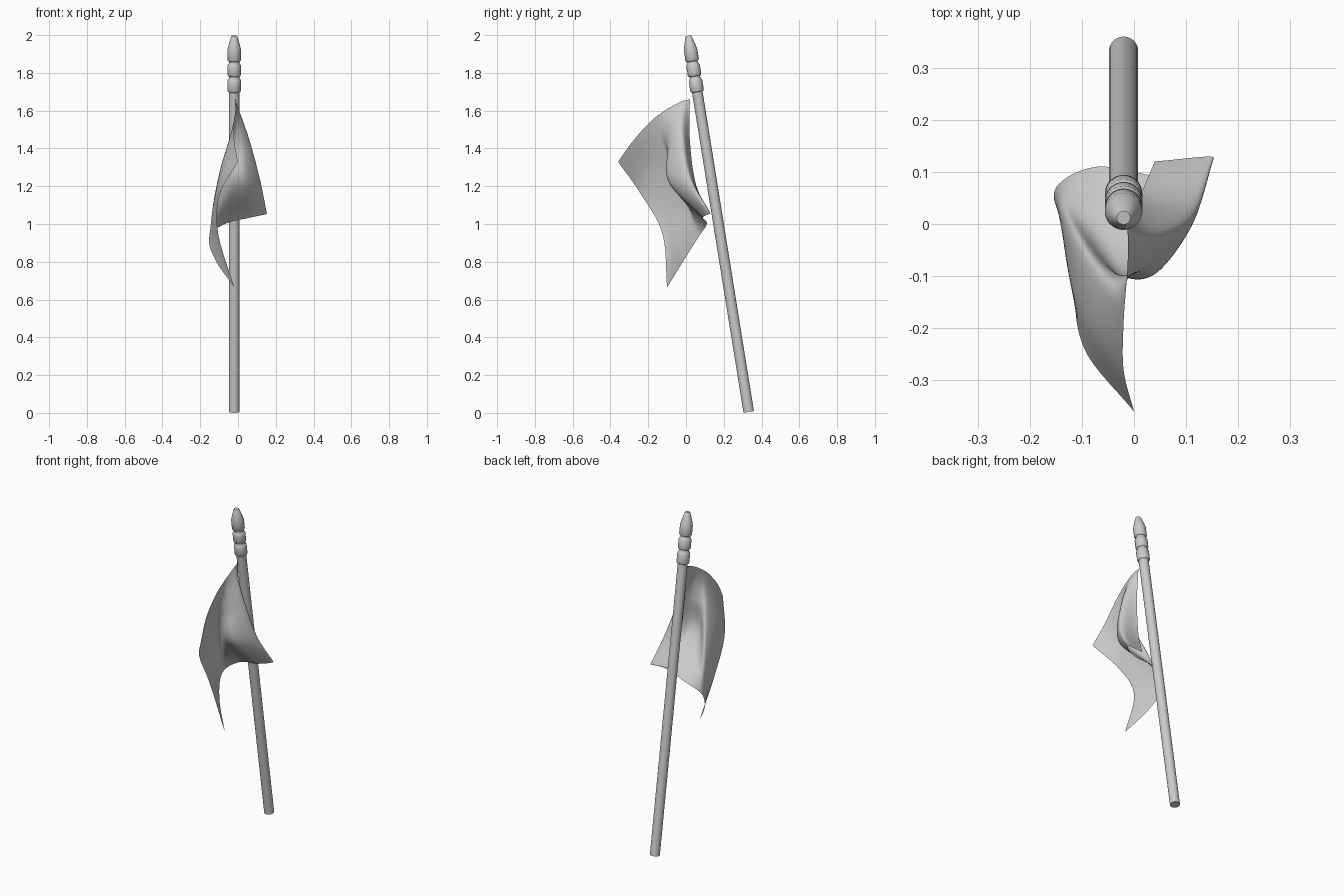
import bpy, bmesh, math
from mathutils import Vector, Matrix

if "Cube" in bpy.data.objects:
    bpy.data.objects.remove(bpy.data.objects["Cube"])


def finish(bm, name, angle):
    me = bpy.data.meshes.new(name)
    bm.to_mesh(me)
    bm.free()
    ob = bpy.data.objects.new(name, me)
    bpy.context.collection.objects.link(ob)
    bpy.ops.object.select_all(action='DESELECT')
    ob.select_set(True)
    bpy.context.view_layer.objects.active = ob
    bpy.ops.object.shade_smooth_by_angle(angle=math.radians(angle))
    return ob


# leaning axis shared by pole and finial
TOP, BOTTOM = Vector((-0.02, 0.012, 1.997)), Vector((-0.02, 0.332, 0.005))
LENGTH = (TOP - BOTTOM).length
AXIS = Matrix.Translation(TOP) @ (BOTTOM - TOP).to_track_quat('Z', 'Y').to_matrix().to_4x4()


def lathe(name, profile, sides=32):
    """Revolve (radius, distance from the tip) around the leaning axis."""
    bm = bmesh.new()
    rings = [[bm.verts.new(AXIS @ Vector((r * math.cos(a), r * math.sin(a), d)))
              for a in (2 * math.pi * i / sides for i in range(sides))]
             for r, d in profile]
    for p, q in zip(rings, rings[1:]):
        for i in range(sides):
            j = (i + 1) % sides
            bm.faces.new((p[i], p[j], q[j], q[i]))
    bm.faces.new(rings[0])
    bm.faces.new(rings[-1])
    bmesh.ops.recalc_face_normals(bm, faces=bm.faces)
    return finish(bm, name, 35)


# pole shaft
lathe("pole", [(0.028, 0.25), (0.028, LENGTH)])

# finial: blunt tip followed by three collars
profile = [(0.013, 0), (0.017, 0.006), (0.030, 0.05), (0.036, 0.066)]
for start, end in ((0.07, 0.135), (0.155, 0.215), (0.235, 0.30)):
    profile += [(0.033, start), (0.036, start + 0.006), (0.036, end - 0.006),
                (0.033, end), (0.028, end + 0.003), (0.028, end + 0.012)]
    if start == 0.07:
        del profile[-7:-5]
lathe("finial", profile)


def spline(pts, t):
    """Catmull-Rom through all points, t in 0..1."""
    n = len(pts) - 1
    i = min(int(t * n), n - 1)
    f = t * n - i
    b, c = pts[i], pts[i + 1]
    a = pts[i - 1] if i else b * 2 - c
    d = pts[i + 2] if i + 2 <= n else c * 2 - b
    return 0.5 * (2 * b + (c - a) * f + (2 * a - 5 * b + 4 * c - d) * f ** 2
                  + (3 * b - a - 3 * c + d) * f ** 3)


# draped flag: rows from the top edge to the bottom edge, hoist to fly
rows = [
    [(-.015, .02, 1.66), (-.012, -.02, 1.65), (-.012, -.07, 1.625), (-.015, -.12, 1.595),
     (-.02, -.19, 1.54), (-.02, -.28, 1.44), (0, -.36, 1.33)],
    [(-.005, .02, 1.45), (.055, -.02, 1.46), (.03, -.08, 1.43), (-.02, -.10, 1.40),
     (-.07, -.10, 1.36), (-.09, -.18, 1.29), (-.095, -.24, 1.16)],
    [(.01, .05, 1.22), (.115, .02, 1.24), (.05, -.08, 1.225), (-.03, -.08, 1.21),
     (-.12, 0, 1.13), (-.13, -.07, 1.06), (-.105, -.125, .95)],
    [(.04, .12, 1.06), (.153, .128, 1.055), (.07, .09, 1.035), (-.07, .11, 1.0),
     (-.152, .065, .93), (-.12, -.01, .81), (-.02, -.10, .665)],
]
rows = [[Vector(p) for p in row] for row in rows]
N = 60
bm = bmesh.new()
grid = []
for i in range(N + 1):
    column = [spline(row, i / N) for row in rows]
    grid.append([bm.verts.new(spline(column, j / N)) for j in range(N + 1)])
for i in range(N):
    for j in range(N):
        bm.faces.new((grid[i][j], grid[i][j + 1], grid[i + 1][j + 1], grid[i + 1][j]))
finish(bm, "flag_cloth", 80)
